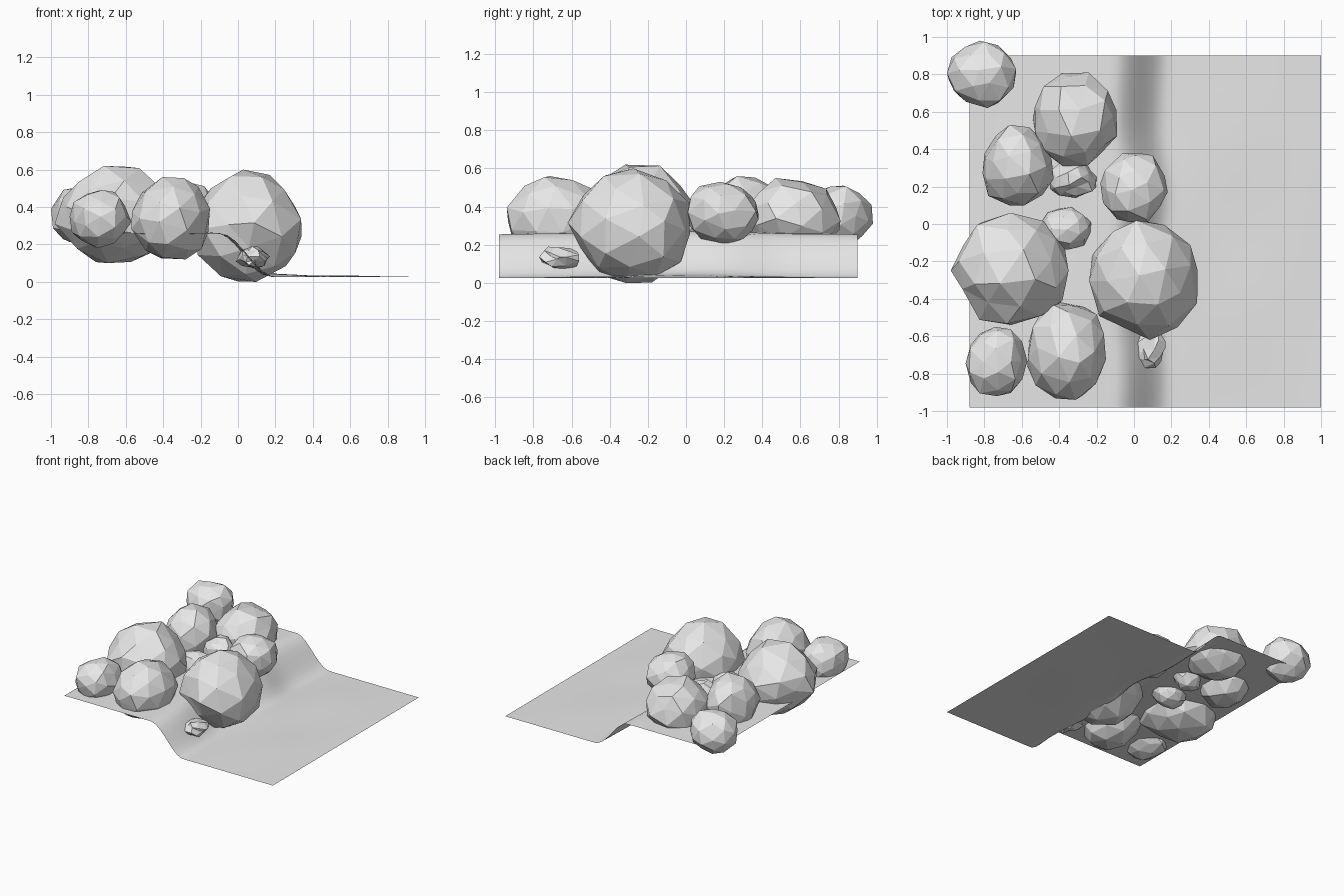
import bpy, bmesh, math, random
from mathutils import Euler, Vector

cube = bpy.data.objects.get("Cube")
if cube:
    bpy.data.objects.remove(cube, do_unlink=True)

grey = bpy.data.materials.new("stone grey")
grey.use_nodes = True
grey.diffuse_color = (0.8, 0.8, 0.8, 1)
grey.node_tree.nodes["Principled BSDF"].inputs["Base Color"].default_value = (0.8, 0.8, 0.8, 1)


def finish(name, bm, smooth):
    mesh = bpy.data.meshes.new(name)
    bm.to_mesh(mesh)
    bm.free()
    for face in mesh.polygons:
        face.use_smooth = smooth
    mesh.materials.append(grey)
    obj = bpy.data.objects.new(name, mesh)
    bpy.context.collection.objects.link(obj)
    return obj


# Ground sheet: upper terrace, smooth bank, lower terrace
def ground_height(x, y):
    u = (x + 0.88) / 1.88
    v = (y + 0.98) / 1.88
    fade = max(0, math.sin(math.pi * u) * math.sin(math.pi * v))
    sway = 0.04 * fade * math.sin(5 * y) - 0.03 * math.exp(-((y - 0.45) / 0.2) ** 2)
    t = min(1, max(0, (x - sway + 0.1) / 0.29))
    drop = t * t * (3 - 2 * t)
    bumps = fade * (0.012 + 0.008 * math.sin(6 * x + 1) * math.cos(5 * y))
    return 0.255 - 0.23 * drop + bumps


bm = bmesh.new()
bmesh.ops.create_grid(bm, x_segments=48, y_segments=32, size=0.94)
for v in bm.verts:
    v.co.x += 0.06
    v.co.y -= 0.04
    v.co.z = ground_height(v.co.x, v.co.y)
finish("ground", bm, True)


# Faceted boulder fitted between two corners of its bounding box
def boulder(name, low, high, seed, rough=0.07):
    rng = random.Random(seed)
    bm = bmesh.new()
    bmesh.ops.create_icosphere(bm, subdivisions=2, radius=1)
    turn = Euler([rng.uniform(0, math.tau) for _ in range(3)]).to_matrix()
    for v in bm.verts:
        jitter = Vector([rng.uniform(-rough, rough) for _ in range(3)])
        v.co = turn @ (v.co + jitter)
    for axis in range(3):
        values = [v.co[axis] for v in bm.verts]
        start, span = min(values), max(values) - min(values)
        for v in bm.verts:
            v.co[axis] = low[axis] + (v.co[axis] - start) / span * (high[axis] - low[axis])
    finish(name, bm, False)


boulder("boulder_back_corner", (-1, 0.62, 0.18), (-0.63, 0.98, 0.51), 1)
boulder("boulder_back", (-0.54, 0.31, 0.14), (-0.09, 0.81, 0.55), 2)
boulder("boulder_back_side", (-0.81, 0.10, 0.14), (-0.43, 0.53, 0.56), 3)
boulder("boulder_on_bank", (-0.18, 0.01, 0.20), (0.18, 0.38, 0.53), 4)
boulder("boulder_large_upper", (-0.98, -0.54, 0.10), (-0.35, 0.06, 0.62), 5)
boulder("boulder_large_lower", (-0.24, -0.62, 0), (0.34, 0.02, 0.60), 6)
boulder("boulder_front_corner", (-0.90, -0.92, 0.18), (-0.57, -0.55, 0.49), 7)
boulder("boulder_front", (-0.57, -0.94, 0.12), (-0.15, -0.42, 0.56), 8)
boulder("stone_middle_back", (-0.45, 0.14, 0.18), (-0.20, 0.34, 0.42), 9, 0.12)
boulder("stone_middle_front", (-0.50, -0.14, 0.16), (-0.23, 0.09, 0.39), 10)
boulder("stone_small", (-0.01, -0.77, 0.07), (0.17, -0.56, 0.19), 11, 0.18)
